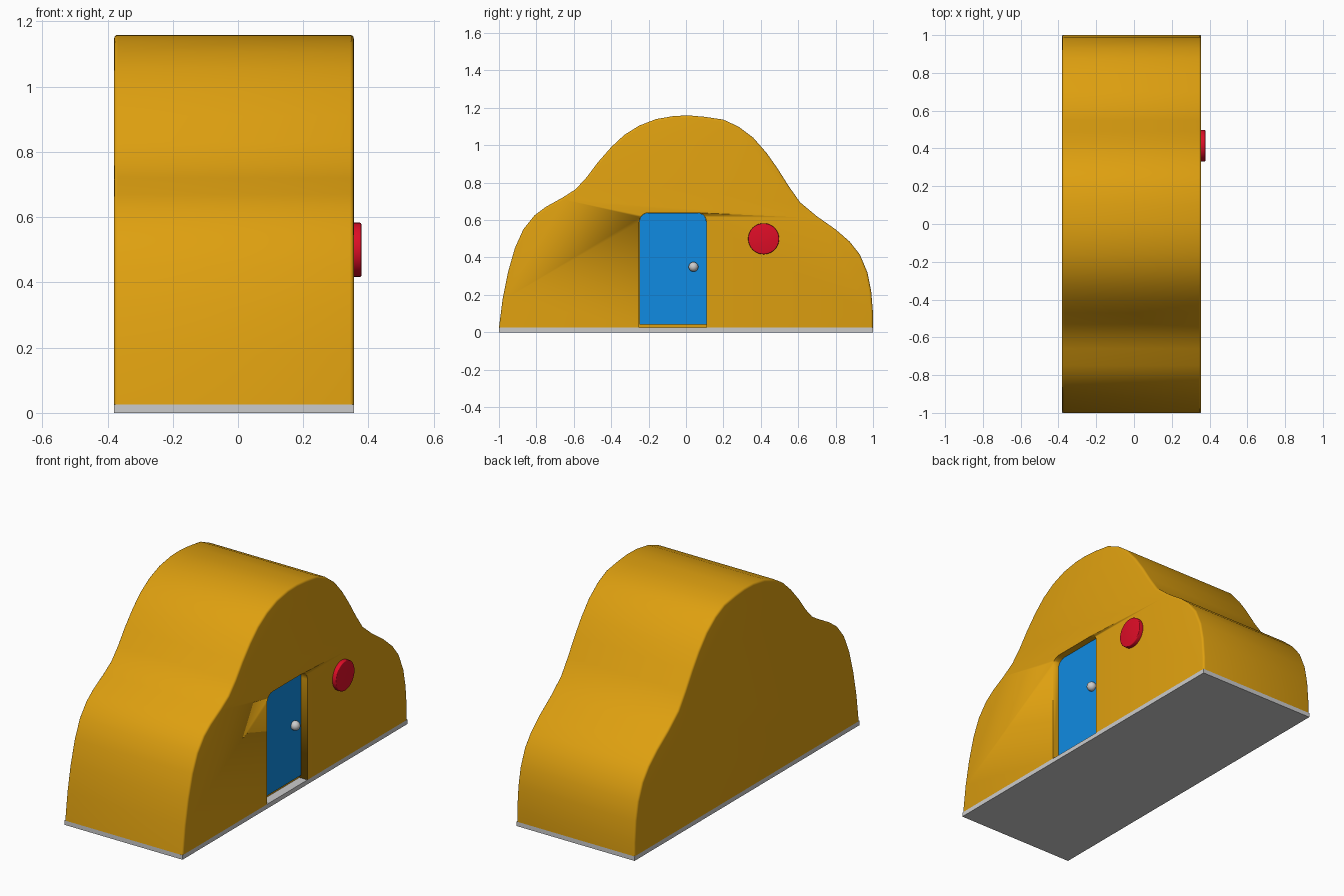
import bpy, bmesh, math

if "Cube" in bpy.data.objects:
    bpy.data.objects.remove(bpy.data.objects["Cube"])

X0, X1 = -0.38, 0.355      # body back and door-side planes
BASE = 0.025               # slab thickness


def material(name, rgb):
    m = bpy.data.materials.new(name)
    m.diffuse_color = (*rgb, 1)
    m.use_nodes = True
    m.node_tree.nodes["Principled BSDF"].inputs["Base Color"].default_value = m.diffuse_color
    return m


def prism(name, pts, x0, x1, mat=None, bevel=0.0, smooth=True):
    """Extrude a (y, z) outline along x; optionally round the end-cap rims above the floor."""
    bm = bmesh.new()
    a = [bm.verts.new((x0, y, z)) for y, z in pts]
    b = [bm.verts.new((x1, y, z)) for y, z in pts]
    bm.faces.new(a)
    bm.faces.new(b)
    n = len(pts)
    for i in range(n):
        j = (i + 1) % n
        bm.faces.new((a[i], a[j], b[j], b[i]))
    bmesh.ops.recalc_face_normals(bm, faces=bm.faces)
    if bevel:
        zmin = min(z for _, z in pts)
        rim = [e for e in bm.edges
               if abs(e.verts[0].co.x - e.verts[1].co.x) < 1e-6
               and max(v.co.z for v in e.verts) > zmin + 1e-4]
        bmesh.ops.bevel(bm, geom=rim, offset=bevel, segments=3, profile=0.5, affect='EDGES')
    me = bpy.data.meshes.new(name)
    bm.to_mesh(me)
    bm.free()
    ob = bpy.data.objects.new(name, me)
    bpy.context.collection.objects.link(ob)
    if mat:
        me.materials.append(mat)
    if smooth:
        shade(ob)
    return ob


def shade(ob):
    bpy.ops.object.select_all(action='DESELECT')
    ob.select_set(True)
    bpy.context.view_layer.objects.active = ob
    bpy.ops.object.shade_smooth_by_angle(angle=math.radians(35))


def door_outline(y0, y1, z0, z1, r):
    """Rectangle with rounded top corners."""
    pts = [(y0, z0), (y1, z0)]
    for cy, start in ((y1 - r, 0), (y0 + r, 90)):
        for k in range(7):
            t = math.radians(start + 15 * k)
            pts.append((cy + r * math.cos(t), z1 - r + r * math.sin(t)))
    return pts


gold = material("gold", (0.73, 0.35, 0.005))
blue = material("blue", (0.005, 0.26, 0.76))
red = material("red", (0.73, 0.004, 0.02))

# Hill-shaped body
hill = [(-1, BASE), (-0.98, 0.18), (-0.952, 0.32), (-0.915, 0.45), (-0.87, 0.55),
        (-0.81, 0.625), (-0.75, 0.67), (-0.66, 0.72), (-0.59, 0.765), (-0.53, 0.83),
        (-0.47, 0.91), (-0.4, 0.99), (-0.33, 1.055), (-0.25, 1.105), (-0.16, 1.14),
        (-0.06, 1.157), (0.02, 1.159), (0.1, 1.152), (0.2, 1.137), (0.28, 1.1),
        (0.36, 1.04), (0.43, 0.96), (0.49, 0.875), (0.55, 0.78), (0.61, 0.695),
        (0.7, 0.62), (0.8, 0.55), (0.875, 0.485), (0.93, 0.415), (0.97, 0.32),
        (0.99, 0.22), (1, 0.1), (1, BASE)]
body = prism("body", hill, X0, X1, gold, bevel=0.012)

# Doorway recess
cutter = prism("doorway_cutter", door_outline(-0.25, 0.11, -0.1, 0.64, 0.05), 0.305, 0.5, gold)
cutter.hide_render = True
cutter.hide_set(True)
cut = body.modifiers.new("doorway", 'BOOLEAN')
cut.operation = 'DIFFERENCE'
cut.solver = 'EXACT'
cut.object = cutter

# Base slab
prism("base_slab", [(-1, 0), (1, 0), (1, BASE), (-1, BASE)], X0, X1, smooth=False)

# Door panel, just clear of the slab
prism("door", door_outline(-0.249, 0.109, 0.042, 0.639, 0.049), 0.3, 0.317, blue)

# Door knob
bpy.ops.mesh.primitive_uv_sphere_add(segments=24, ring_count=12, radius=0.026,
                                     location=(0.329, 0.04, 0.35))
knob = bpy.context.object
knob.name = "door_knob"
shade(knob)

# Round window disc
disc = [(0.415 + 0.083 * math.cos(math.tau * k / 40), 0.5 + 0.083 * math.sin(math.tau * k / 40))
        for k in range(40)]
prism("round_window", disc, X1 - 0.02, 0.378, red, bevel=0.004)
